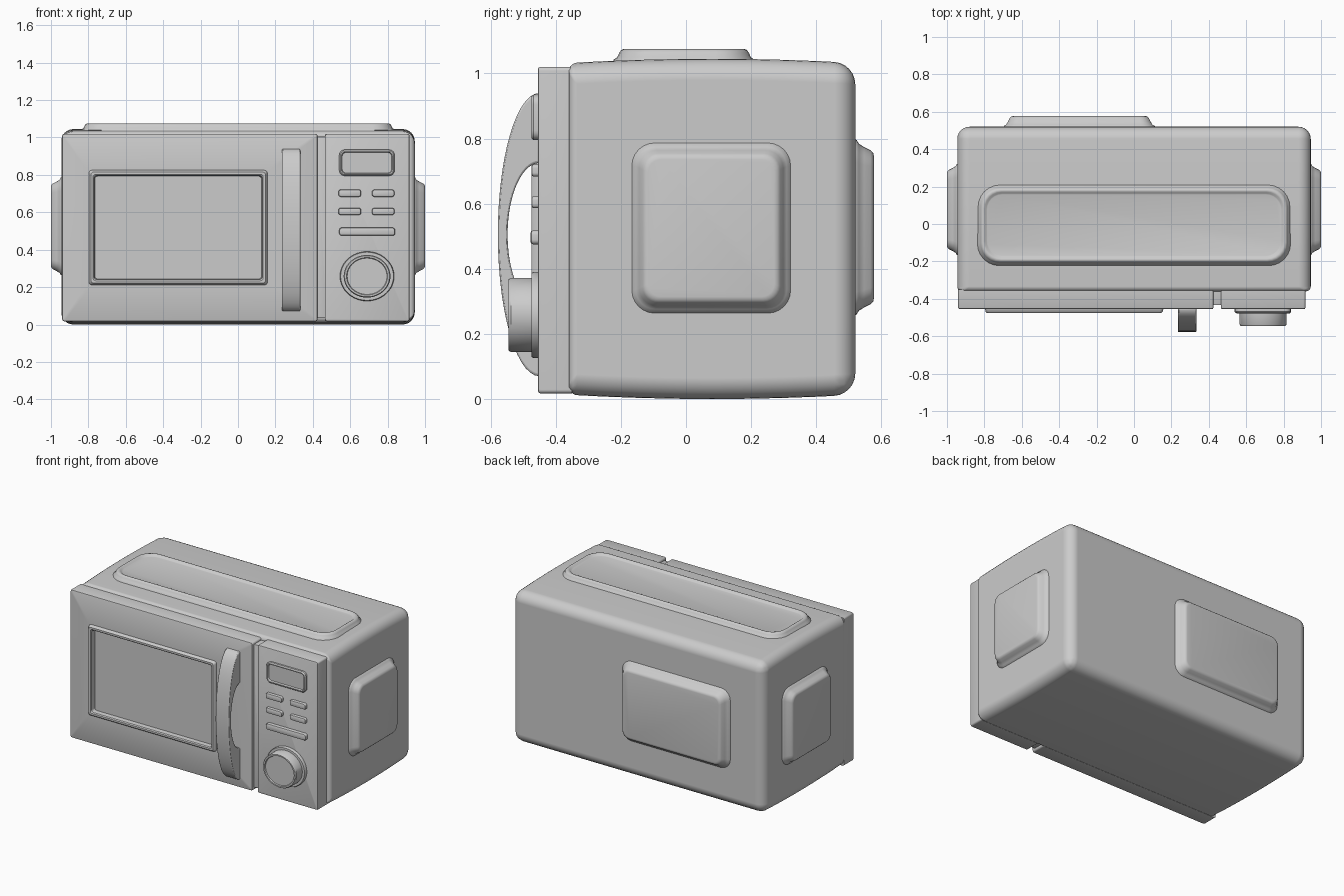
import bpy, bmesh
from math import sin, cos, pi, radians, sqrt

if "Cube" in bpy.data.objects:
    bpy.data.objects.remove(bpy.data.objects["Cube"])

# Face mappings: (u, v, outward distance) -> world
FRONT = lambda u, v, d: (u, -d, v)
BACK = lambda u, v, d: (u, d, v)
RIGHT = lambda u, v, d: (d, u, v)
LEFT = lambda u, v, d: (-d, u, v)
TOP = lambda u, v, d: (u, v, d)


def finish(name, bm, angle=35):
    bmesh.ops.recalc_face_normals(bm, faces=bm.faces)
    me = bpy.data.meshes.new(name)
    bm.to_mesh(me)
    bm.free()
    me.shade_smooth()
    me.set_sharp_from_angle(angle=radians(angle))
    ob = bpy.data.objects.new(name, me)
    bpy.context.collection.objects.link(ob)
    return ob


def rounded_rect(box, r, n=7):
    u0, u1, v0, v1 = box
    pts = []
    for k, (cu, cv) in enumerate([(u1 - r, v1 - r), (u0 + r, v1 - r),
                                  (u0 + r, v0 + r), (u1 - r, v0 + r)]):
        for i in range(n):
            a = (k + i / (n - 1)) * pi / 2
            pts.append((cu + r * cos(a), cv + r * sin(a)))
    return pts


def ellipse(cu, cv, ru, rv, n=48):
    return [(cu + ru * cos(2 * pi * i / n), cv + rv * sin(2 * pi * i / n)) for i in range(n)]


def grow(box, g):
    return (box[0] - g, box[1] + g, box[2] - g, box[3] + g)


def loft(name, mapping, sections, angle=35):
    """Stack closed outlines [(points, distance)] and cap both ends."""
    bm = bmesh.new()
    rings = [[bm.verts.new(mapping(u, v, d)) for u, v in pts] for pts, d in sections]
    for a, b in zip(rings, rings[1:]):
        for i in range(len(a)):
            j = (i + 1) % len(a)
            bm.faces.new((a[i], a[j], b[j], b[i]))
    bm.faces.new(rings[0])
    bm.faces.new(rings[-1])
    return finish(name, bm, angle)


def slab(box, r, d0, d1, b):
    """Sections of a plate with a softened front edge."""
    return [(rounded_rect(box, r), d0), (rounded_rect(box, r), d1 - b),
            (rounded_rect(grow(box, -b * .3), r * .9), d1 - b * .3),
            (rounded_rect(grow(box, -b), r * .8), d1)]


# Main housing: slightly crowned top and bottom, rounded edges
bm = bmesh.new()
bmesh.ops.create_cube(bm, size=2)
bmesh.ops.subdivide_edges(bm, edges=bm.edges, cuts=7, use_grid_fill=True)
weight = bm.edges.layers.float.new("bevel_weight_edge")
for e in bm.edges:
    if len(e.link_faces) == 2 and e.calc_face_angle() > 1:
        e[weight] = 0.4 if all(v.co.y < -.99 for v in e.verts) else 1.0
for v in bm.verts:
    x, y, z = v.co
    v.co = (x * .945, .08 + y * .44, .5225 + z * (.5225 - .013 * y * y))
body = finish("housing", bm, 180)
mod = body.modifiers.new("rounded_edges", "BEVEL")
mod.limit_method = "WEIGHT"
mod.width = .065
mod.segments = 6
mod.harden_normals = True

# Door with raised window frame and recessed glass, all one surface
frame = (-.797, .157, .212, .825)
loft("door", FRONT, slab((-.94, .425, .017, 1.02), .012, .35, .455, .008) + [
    (rounded_rect(frame, .015), .455),
    (rounded_rect(grow(frame, -.004), .015), .469),
    (rounded_rect(grow(frame, -.010), .015), .475),
    (rounded_rect(grow(frame, -.022), .015), .475),
    (rounded_rect(grow(frame, -.028), .015), .469),
    (rounded_rect(grow(frame, -.032), .015), .44)])

# Control panel and the strip in the gap next to the door
loft("control_panel", FRONT, slab((.464, .917, .017, 1.02), .012, .35, .455, .008))
loft("gap_strip", FRONT, slab((.41, .48, .035, 1.005), .003, .35, .434, .004))

# Display with raised rim
disp = (.541, .837, .795, .935)
loft("display", FRONT, [
    (rounded_rect(disp, .03), .45), (rounded_rect(disp, .03), .468),
    (rounded_rect(grow(disp, -.006), .026), .475),
    (rounded_rect(grow(disp, -.012), .022), .475),
    (rounded_rect(grow(disp, -.016), .020), .464)])

# Buttons
for row, (z0, z1) in enumerate([(.683, .721), (.586, .623)]):
    for col, (x0, x1) in enumerate([(.537, .658), (.717, .836)]):
        loft(f"button_{row}_{col}", FRONT, slab((x0, x1, z0, z1), .012, .45, .475, .008))
loft("long_button", FRONT, slab((.541, .84, .475, .518), .014, .45, .478, .009))

# Dial: wide base ring and protruding knob with a dished face
dial = lambda s, d: (ellipse(.69, .258, .125 * s, .114 * s), d)
loft("dial_base", FRONT, [dial(1.16, .45), dial(1.16, .468), dial(1.13, .475), dial(.9, .475)])
loft("dial_knob", FRONT, [dial(1, .46), dial(1, .538), dial(.96, .545),
                          dial(.88, .545), dial(.85, .538)])

# Bow handle: side outline extruded across its width
outer = [(-.45 - .128 * sqrt(max(0, 1 - t * t)), .505 + .435 * t)
         for t in [sin(pi / 2 * (i / 14 - 1)) for i in range(29)]]
inner = [(-.45 - .098 * sqrt(max(0, 1 - t * t)), .505 + .22 * t)
         for t in [sin(pi / 2 * (1 - i / 14)) for i in range(29)]]
bm = bmesh.new()
sides = []
for x in (.235, .333):
    sides.append(([bm.verts.new((x, *p)) for p in outer],
                  [bm.verts.new((x, *p)) for p in inner[::-1]]))
(o0, i0), (o1, i1) = sides
for k in range(28):
    for quad in ((o0[k], o0[k + 1], o1[k + 1], o1[k]), (i0[k], i0[k + 1], i1[k + 1], i1[k]),
                 (o0[k], o0[k + 1], i0[k + 1], i0[k]), (o1[k], o1[k + 1], i1[k + 1], i1[k])):
        bm.faces.new(quad)
for k in (0, 28):
    bm.faces.new((o0[k], o1[k], i1[k], i0[k]))
handle = finish("door_handle", bm)
mod = handle.modifiers.new("soft_edges", "BEVEL")
mod.width = .006
mod.segments = 2
mod.limit_method = "ANGLE"
mod.angle_limit = radians(50)


# Soft raised pads on the sides and back
def pad(name, mapping, box, d):
    loft(name, mapping, [(rounded_rect(grow(box, g), r), d + h) for g, r, h in [
        (.040, .07, -.075), (.036, .07, -.053), (.024, .06, -.046), (.014, .055, -.030),
        (.004, .05, -.010), (-.004, .045, -.002), (-.014, .04, 0)]], 60)


pad("right_pad", RIGHT, (-.13, .285, .30, .75), 1.0)
pad("left_pad", LEFT, (-.13, .285, .30, .75), 1.0)
pad("back_pad", BACK, (-.66, .075, .295, .76), .577)

# Long top panel: raised bead around a shallow recess
bead = (-.82, .82, -.205, .193)
loft("top_panel", TOP, [(rounded_rect(grow(bead, g), r), z) for g, r, z in [
    (.02, .12, 1.0), (.018, .12, 1.042), (.006, .11, 1.050), (.0, .10, 1.064),
    (-.006, .10, 1.072), (-.014, .095, 1.075), (-.022, .09, 1.072),
    (-.030, .085, 1.064), (-.036, .08, 1.062)]], 60)
